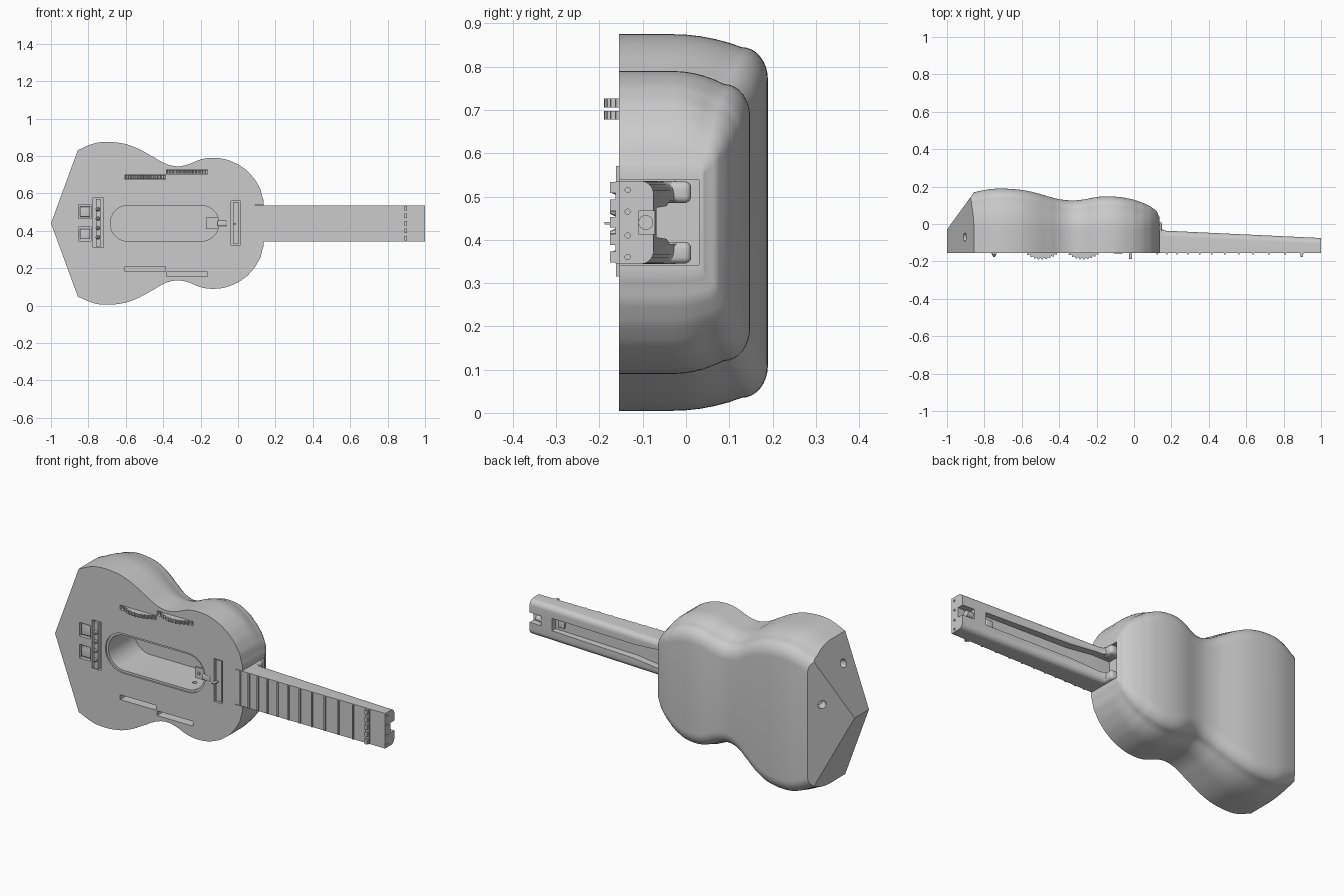
import bpy, bmesh
from math import sin, cos, pi
from mathutils import Vector

if "Cube" in bpy.data.objects:
    bpy.data.objects.remove(bpy.data.objects["Cube"])

CZ = 0.44      # height of the centre line
FRONT = -0.155  # front plate


def finish(name, bm, smooth=True):
    bmesh.ops.recalc_face_normals(bm, faces=bm.faces)
    me = bpy.data.meshes.new(name)
    bm.to_mesh(me)
    bm.free()
    ob = bpy.data.objects.new(name, me)
    bpy.context.collection.objects.link(ob)
    if smooth:
        shade(ob)
    return ob


def activate(ob):
    bpy.ops.object.select_all(action='DESELECT')
    ob.select_set(True)
    bpy.context.view_layer.objects.active = ob


def shade(ob):
    activate(ob)
    bpy.ops.object.shade_smooth_by_angle(angle=0.5)


def loft(bm, rings):
    vs = [[bm.verts.new(p) for p in r] for r in rings]
    n = len(vs[0])
    for a, b in zip(vs, vs[1:]):
        for i in range(n):
            j = (i + 1) % n
            bm.faces.new((a[i], a[j], b[j], b[i]))
    bm.faces.new(vs[0])
    bm.faces.new(vs[-1])


def slice_off(bm, point, normal):
    res = bmesh.ops.bisect_plane(bm, geom=bm.verts[:] + bm.edges[:] + bm.faces[:], dist=1e-6,
                                 plane_co=point, plane_no=normal, clear_outer=True)
    bmesh.ops.edgenet_fill(bm, edges=[e for e in res['geom_cut'] if isinstance(e, bmesh.types.BMEdge)])


def box(name, x, y, z, bevel=0):
    bm = bmesh.new()
    loft(bm, [[(a, y[0], z[0]), (a, y[1], z[0]), (a, y[1], z[1]), (a, y[0], z[1])] for a in x])
    if bevel:
        bmesh.ops.bevel(bm, geom=bm.edges[:], offset=bevel, segments=4, profile=0.5, affect='EDGES')
    return finish(name, bm, bool(bevel))


def rod(name, centre, axis, r, length, r2=None, seg=24):
    bm = bmesh.new()
    bmesh.ops.create_cone(bm, cap_ends=True, segments=seg, radius1=r, radius2=r if r2 is None else r2, depth=length)
    rot = Vector(axis).to_track_quat('Z', 'Y')
    for v in bm.verts:
        v.co = rot @ v.co + Vector(centre)
    return finish(name, bm)


def stadium(name, x0, x1, r, y0, y1):
    pts = [(x1 - r + r * sin(t * pi / 16), CZ + r * cos(t * pi / 16)) for t in range(17)]
    pts += [(x0 + r - r * sin(t * pi / 16), CZ - r * cos(t * pi / 16)) for t in range(17)]
    bm = bmesh.new()
    loft(bm, [[(x, y, z) for x, z in pts] for y in (y0, y1)])
    return finish(name, bm)


def cut(target, cutter):
    m = target.modifiers.new('cut', 'BOOLEAN')
    m.operation, m.solver, m.object = 'DIFFERENCE', 'EXACT', cutter
    activate(target)
    bpy.ops.object.modifier_apply(modifier=m.name)
    bpy.data.objects.remove(cutter, do_unlink=True)


# Body: sections lofted along x; each key is (x, half width, back depth)
keys = [(-1.05, .36, .145), (-.87, .387, .1665), (-.77, .427, .186), (-.69, .435, .189), (-.6, .424, .182),
        (-.525, .395, .167), (-.445, .351, .144), (-.39, .32, .131), (-.33, .305, .126), (-.27, .314, .131),
        (-.2, .341, .144), (-.14, .35, .148), (-.07, .343, .143), (0, .316, .13), (.05, .28, .112),
        (.09, .235, .092), (.12, .183, .07), (.135, .127, .04)]


def section(x, w, yb):
    s = max(.15, min(1, (w - .1) / .2))
    y1, side = yb - .06 * s, .03 * s
    half = [(w, FRONT)] + [(w - side * (i / 5) ** 2, -.03 + (y1 + .03) * i / 5) for i in range(6)]
    for i in range(1, 9):
        a = i / 8 * pi / 2
        half.append((w - side - .075 * s * (1 - cos(a)), y1 + .06 * s * sin(a)))
    return [(x, y, CZ + h) for h, y in half] + [(x, y, CZ - h) for h, y in reversed(half)]


rings = []
for i in range(len(keys) - 1):
    p = [Vector(keys[max(0, min(len(keys) - 1, i + k))]) for k in (-1, 0, 1, 2)]
    for t in (0, .25, .5, .75):
        v = p[1] + .5 * t * (p[2] - p[0] + t * (2 * p[0] - 5 * p[1] + 4 * p[2] - p[3]
                                                + t * (3 * (p[1] - p[2]) + p[3] - p[0])))
        q = p[1].lerp(p[2], t)
        rings.append(section(q.x, v.y, v.z))
rings.append(section(*keys[-1]))
bm = bmesh.new()
loft(bm, rings)
# Pointed, faceted tail
for s in (1, -1):
    slice_off(bm, (-1, 0, CZ), (-.395, 0, s * .145))
slice_off(bm, (-1, -.03, CZ), (-.2, .145, 0))
body = finish('body', bm, False)

# Openings in the body
cut(body, stadium('rim_cut', -.695, -.09, .108, -.2, FRONT + .008))
cut(body, stadium('hole_cut', -.683, -.102, .096, -.2, .08))
cut(body, box('neck_pocket', (.09, .2), (-.2, .03), (.342, .538)))
cut(body, box('bridge_slot', (-.775, -.72), (-.2, -.115), (.31, .575)))
for z in (.345, .465):
    cut(body, box('tab_slot', (-.852, -.785), (-.2, -.135), (z, z + .075)))
cut(body, box('front_slot', (-.037, .014), (-.2, -.125), (.325, .56)))
for x, z in ((-.605, .675), (-.382, .703), (-.605, .183), (-.382, .155)):
    cut(body, box('wheel_slot', (x, x + .218), (-.2, -.1), (z, z + .026)))
cut(body, rod('tail_hole', (-.90, .108, .54), (-.2, .145, 0), .022, .1))
cut(body, rod('jack_hole', (-.905, -.07, .70), (-.395, 0, .145), .022, .1))
cut(body, rod('cavity_hole', (-.4, -.06, .34), (0, 0, 1), .022, .06))
cut(body, rod('cavity_hole', (-.22, -.06, .34), (0, 0, 1), .012, .06))
shade(body)

# Neck: rounded back, tapering towards the far end
def neck_section(x, yb, r=.03):
    half = [(.096, FRONT)] + [(.096 - r + r * cos(i * pi / 12), yb - r + r * sin(i * pi / 12)) for i in range(7)]
    return [(x, y, CZ + h) for h, y in half] + [(x, y, CZ - h) for h, y in reversed(half)]


bm = bmesh.new()
loft(bm, [neck_section(.09, 0), neck_section(.135, -.005), neck_section(.15, -.028),
          neck_section(.17, -.036), neck_section(1, -.075)])
neck = finish('neck', bm, False)
# Back channel, end notch and string holes
bm = bmesh.new()
loft(bm, [[(x, y, CZ - h), (x, y, CZ + h), (x, .1, CZ + h), (x, .1, CZ - h)]
          for x, y, h in ((.05, -.075, .05), (.2, -.075, .05), (.35, -.085, .038), (.86, -.1, .034))])
cut(neck, finish('channel_cut', bm, False))
cut(neck, box('end_notch', (.93, 1.1), (-.11, .1), (CZ - .027, CZ + .027)))
for z in (.36, .41, .465, .515):
    cut(neck, rod('string_hole', (1, -.135, z), (1, 0, 0), .006, .06, seg=12))
    cut(neck, rod('top_hole', (.98, FRONT, z), (0, 1, 0), .006, .03, seg=12))
shade(neck)
rod('end_rod', (.945, -.093, CZ), (1, 0, 0), .017, .04)
box('channel_insert', (.8, .84), (-.11, -.09), (CZ - .018, CZ + .018), .004)

# Heel prongs either side of the channel
for s in (-1, 1):
    c = CZ + s * .07
    box('heel_prong', (.092, .15), (-.06, .012), (c - .025, c + .025), .015)

# Frets follow the equal-temperament spacing
for n in range(1, 12):
    x = -.75 + 1.65 * 2 ** (-n / 12)
    box('fret', (x - .004, x + .004), (FRONT - .008, FRONT + .004), (.346, .534))

# Nut with string gaps
box('nut', (.887, .907), (-.163, -.15), (.345, .535))
for i in range(5):
    z = .348 + i * .04
    box('nut_tooth', (.89, .904), (-.176, -.16), (z, z + .025))

# Bridge bar with string saddles, side tabs and front pickup bar
box('bridge_bar', (-.76, -.735), (-.162, -.11), (.315, .57))
for i in range(4):
    rod('saddle', (-.748, -.166, .365 + i * .05), (0, -1, 0), .014, .02, .005, 8)
for z in (.355, .475):
    box('bridge_tab', (-.845, -.79), (-.15, -.13), (z, z + .055), .004)
box('pickup_bar', (-.028, .004), (-.15, -.12), (.33, .555))
box('pickup_pin', (-.028, -.012), (-.188, -.13), (.435, .441))

# Small lever at the end of the sound hole
box('lever_plate', (-.17, -.1), (-.13, -.12), (.41, .47))
box('lever_arm', (-.11, -.06), (-.158, -.12), (.425, .455), .006)
rod('lever_screw', (-.145, -.132, CZ), (0, 1, 0), .008, .008, seg=12)

# Toothed thumb wheels showing through the upper slots
for x, z in ((-.493, .678), (-.271, .706)):
    bm = bmesh.new()
    ring = []
    for i in range(160):
        a, r = i * pi / 80, .133 if i % 4 < 2 else .125
        ring.append((x + r * cos(a), -.057 + r * sin(a)))
    loft(bm, [[(px, py, h) for px, py in ring] for h in (z, z + .02)])
    slice_off(bm, (0, -.1005, 0), (0, 1, 0))
    finish('thumb_wheel', bm, False)
